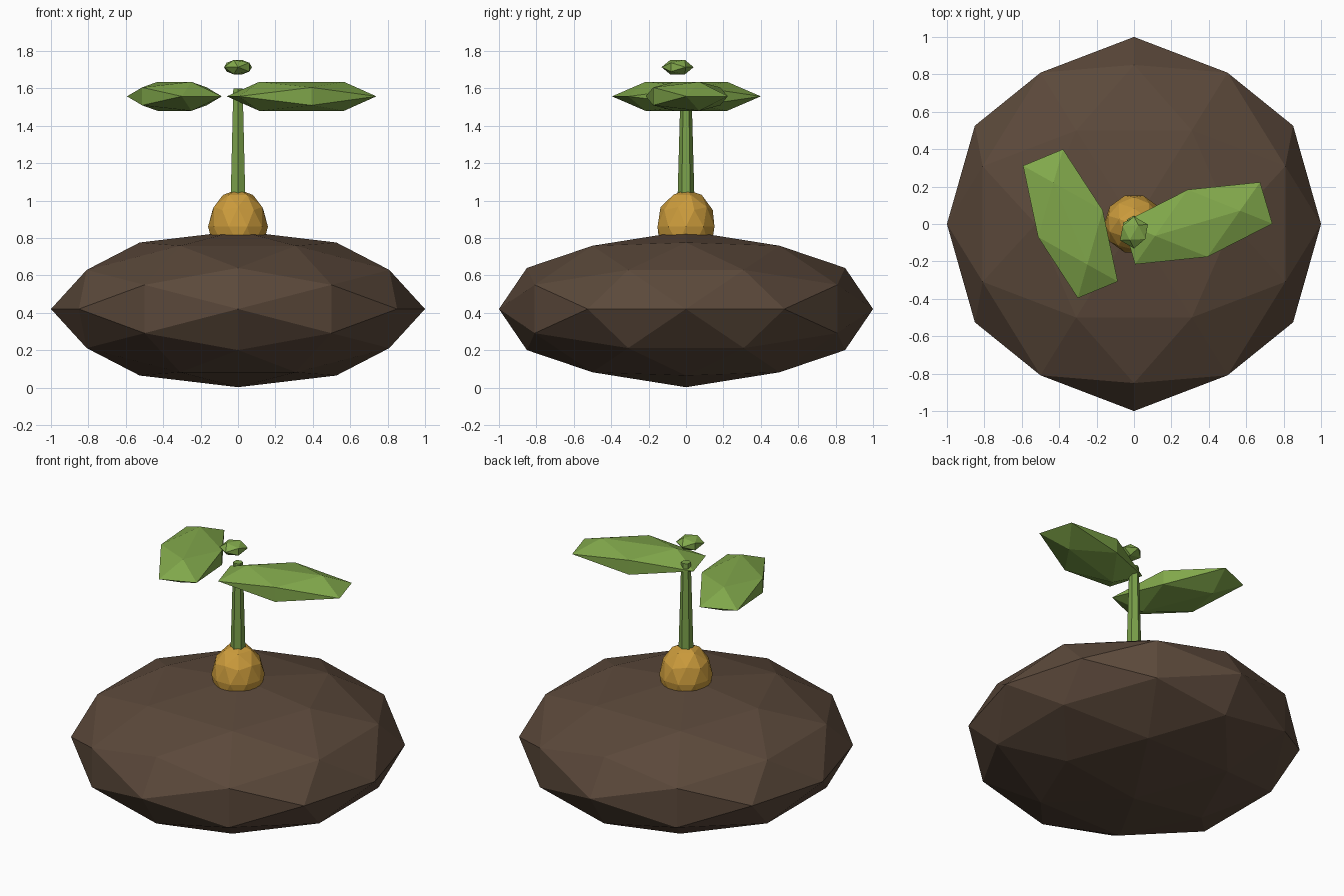
import bpy, bmesh
from math import sin, cos, pi, radians, sqrt
from mathutils import Vector, Matrix
from itertools import combinations

if "Cube" in bpy.data.objects:
    bpy.data.objects.remove(bpy.data.objects["Cube"])


def material(name, rgb):
    m = bpy.data.materials.new(name)
    m.diffuse_color = (*rgb, 1)
    m.use_nodes = True
    m.node_tree.nodes["Principled BSDF"].inputs["Base Color"].default_value = m.diffuse_color
    return m


SOIL = material("soil", (0.105, 0.066, 0.043))
SEED = material("seed_gold", (0.60, 0.33, 0.045))
LEAF = material("leaf_green", (0.22, 0.39, 0.07))
STEM = material("stem_green", (0.20, 0.36, 0.07))


def finish(name, bm, mat, matrix=Matrix()):
    bm.transform(matrix)
    bmesh.ops.recalc_face_normals(bm, faces=bm.faces[:])
    mesh = bpy.data.meshes.new(name)
    bm.to_mesh(mesh)
    bm.free()
    mesh.materials.append(mat)
    obj = bpy.data.objects.new(name, mesh)
    bpy.context.collection.objects.link(obj)
    return obj


def placement(center, size, turn):
    return (Matrix.Translation(center) @ Matrix.Rotation(radians(turn), 4, 'Z')
            @ Matrix.Diagonal((*size, 1)))


def ico_rock(name, mat, center, size, turn=0, split=False):
    """Icosahedron with an edge on top, optionally with split edges."""
    t = (1 + sqrt(5)) / 2
    pts = []
    for a in (-1, 1):
        for b in (-t, t):
            pts += [Vector((a, 0, b)), Vector((b, a, 0)), Vector((0, b, a))]
    if split:
        pts += [(p + q) / 2 for p, q in combinations(pts, 2)
                if abs((p - q).length - 2) < 0.01]
    bm = bmesh.new()
    for p in pts:
        bm.verts.new(p.normalized())
    bmesh.ops.convex_hull(bm, input=bm.verts[:])
    return finish(name, bm, mat, placement(center, size, turn))


# Soil mound
ico_rock("soil_mound", SOIL, (0, 0, 0.42), (1, 1, 0.418), split=True)

# Seed half buried in the mound
bm = bmesh.new()
bmesh.ops.create_icosphere(bm, subdivisions=2, radius=1)
finish("seed", bm, SEED, placement((0, 0, 0.86), (0.16, 0.16, 0.20), 90))

# Tapered six-sided stem
bm = bmesh.new()
rings = [[bm.verts.new((r * sin(i * pi / 3), r * cos(i * pi / 3), z)) for i in range(6)]
         for r, z in ((0.046, 0.98), (0.029, 1.60))]
for i in range(6):
    j = (i + 1) % 6
    bm.faces.new((rings[0][i], rings[0][j], rings[1][j], rings[1][i]))
for ring in rings:
    bm.faces.new(ring)
finish("stem", bm, STEM)

# Two flat leaves and the bud
ico_rock("leaf_right", LEAF, (0.34, 0.004, 1.557), (0.45, 0.22, 0.091), 16.5)
ico_rock("leaf_left", LEAF, (-0.34, 0.002, 1.557), (0.45, 0.22, 0.091), 112.5)
ico_rock("bud", LEAF, (0, -0.045, 1.713), (0.087, 0.082, 0.045), 60)
